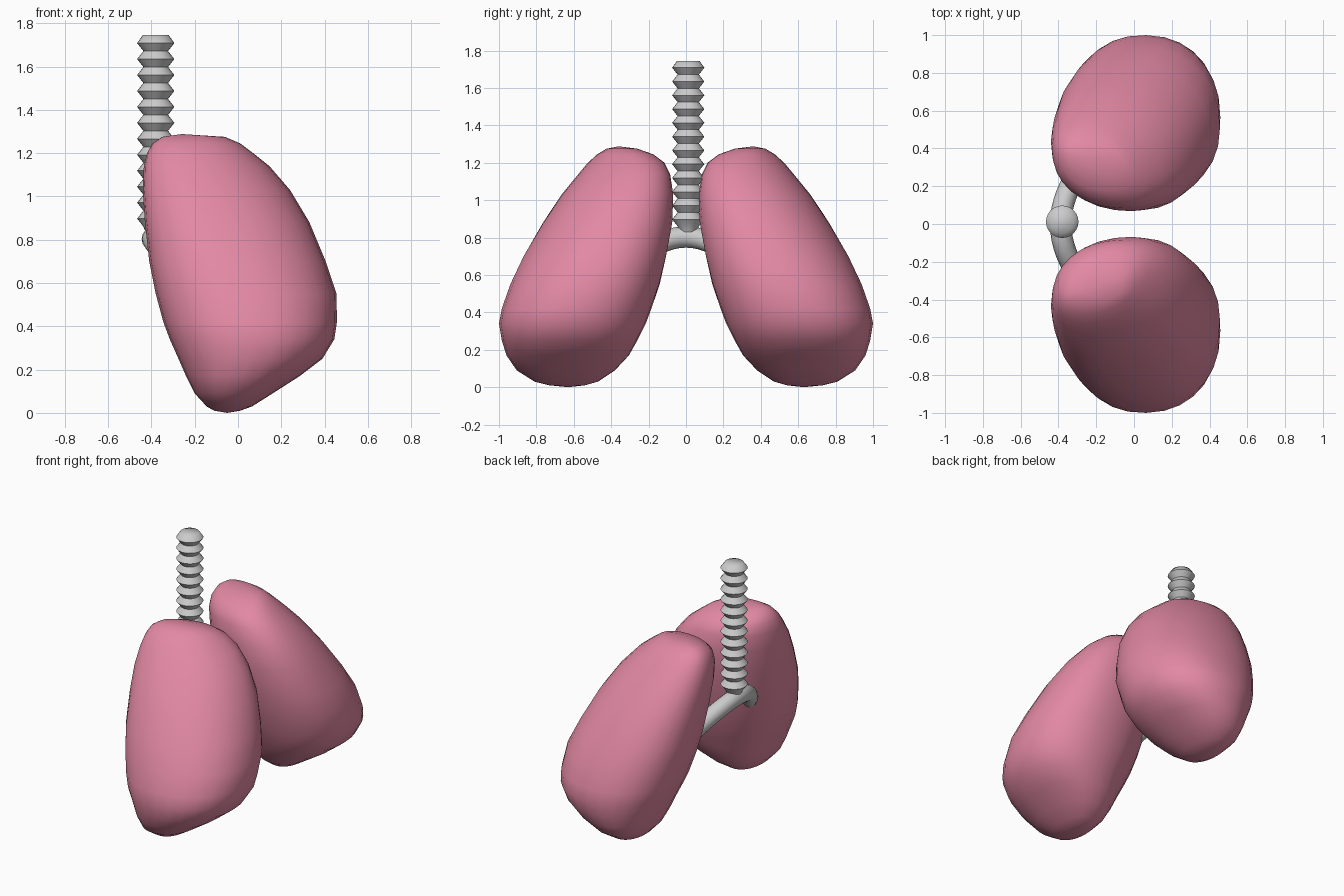
import bpy, bmesh, math
from mathutils import Vector

if "Cube" in bpy.data.objects:
    bpy.data.objects.remove(bpy.data.objects["Cube"])

TAU = math.tau


def loft(name, rings, poles=None, mirror=False, colour=None):
    """Skin a list of closed rings of points; optional pole points close the ends."""
    bm = bmesh.new()
    loops = [[bm.verts.new(p) for p in ring] for ring in rings]
    n = len(loops[0])
    for a, b in zip(loops, loops[1:]):
        for i in range(n):
            j = (i + 1) % n
            bm.faces.new((a[i], a[j], b[j], b[i]))
    for k, ring in enumerate((loops[0], loops[-1])):
        if poles:
            tip = bm.verts.new(poles[k])
            for i in range(n):
                bm.faces.new((ring[i], ring[(i + 1) % n], tip))
        else:
            bm.faces.new(ring)
    if mirror:
        bmesh.ops.scale(bm, vec=(1, -1, 1), verts=bm.verts)
    bmesh.ops.recalc_face_normals(bm, faces=bm.faces)
    mesh = bpy.data.meshes.new(name)
    bm.to_mesh(mesh)
    bm.free()
    obj = bpy.data.objects.new(name, mesh)
    bpy.context.collection.objects.link(obj)
    if colour:
        mesh.materials.append(colour)
    bpy.ops.object.select_all(action='DESELECT')
    obj.select_set(True)
    bpy.context.view_layer.objects.active = obj
    bpy.ops.object.shade_smooth_by_angle(angle=math.radians(60))
    return obj


def oval(z, x0, x1, y0, y1, skew=0.0, power=1.0, n=28):
    """Oval filling the given bounds; skew leans it, power below 1 squares it."""
    cx, cy, rx, ry = (x0 + x1) / 2, (y0 + y1) / 2, (x1 - x0) / 2, (y1 - y0) / 2
    lean = math.asin(skew)

    def soft(v):
        return math.copysign(abs(v) ** power, v)
    return [(cx + rx * soft(math.cos(TAU * i / n)),
             cy + ry * soft(math.sin(TAU * i / n - lean)), z) for i in range(n)]


pink = bpy.data.materials.new("lung_pink")
pink.diffuse_color = (0.76, 0.25, 0.37, 1)
pink.use_nodes = True
pink.node_tree.nodes["Principled BSDF"].inputs["Base Color"].default_value = pink.diffuse_color

# Lungs: oval sections as z, x min, x max, y min, y max
sections = [
    (0.01, -0.11, 0.01, 0.54, 0.73),
    (0.03, -0.145, 0.065, 0.47, 0.81),
    (0.09, -0.20, 0.16, 0.38, 0.905),
    (0.17, -0.24, 0.285, 0.305, 0.96),
    (0.25, -0.275, 0.39, 0.26, 0.985),
    (0.34, -0.315, 0.445, 0.215, 1.00),
    (0.42, -0.345, 0.457, 0.185, 0.985),
    (0.55, -0.38, 0.455, 0.14, 0.94),
    (0.70, -0.41, 0.405, 0.105, 0.87),
    (0.88, -0.43, 0.33, 0.073, 0.765),
    (1.03, -0.44, 0.24, 0.068, 0.665),
    (1.14, -0.435, 0.145, 0.085, 0.575),
    (1.20, -0.42, 0.07, 0.115, 0.525),
    (1.245, -0.395, 0.01, 0.175, 0.475),
    (1.275, -0.35, -0.06, 0.26, 0.425),
]
rings = [oval(*s, skew=0.03 + 0.3 * max(0, s[0] - 0.45), power=0.91) for s in sections]
tips = [(-0.05, 0.63, 0.0), (-0.26, 0.36, 1.288)]
loft("left_lung", rings, tips, colour=pink)
loft("right_lung", rings, tips, mirror=True, colour=pink)

# Windpipe: stacked V-shaped rings
count, top, pitch = 12, 1.745, 0.0737
profile = [(0.06, top)]
for k in range(count):
    z = top - pitch * k
    profile += [(0.086, z - pitch / 2), (0.057, z - pitch)]
profile.append((0.045, 0.83))
loft("windpipe", [oval(z, -0.38 - r, -0.38 + r, 0.012 - r, 0.012 + r, n=24)
                  for r, z in profile])

# Bronchi: one arched tube running back and down into both lungs
tube, bend, drop, radius = [], 1.25, 1.7, 0.057
for k in range(17):
    y = -0.32 + 0.04 * k
    centre = Vector((-0.388 + bend * y * y, y, 0.803 - drop * y * y))
    along = Vector((2 * bend * y, 1, -2 * drop * y)).normalized()
    side = along.cross(Vector((0, 0, 1))).normalized()
    up = side.cross(along)
    tube.append([centre + radius * (side * math.cos(TAU * i / 16) + up * math.sin(TAU * i / 16))
                 for i in range(16)])
loft("bronchi", tube)
